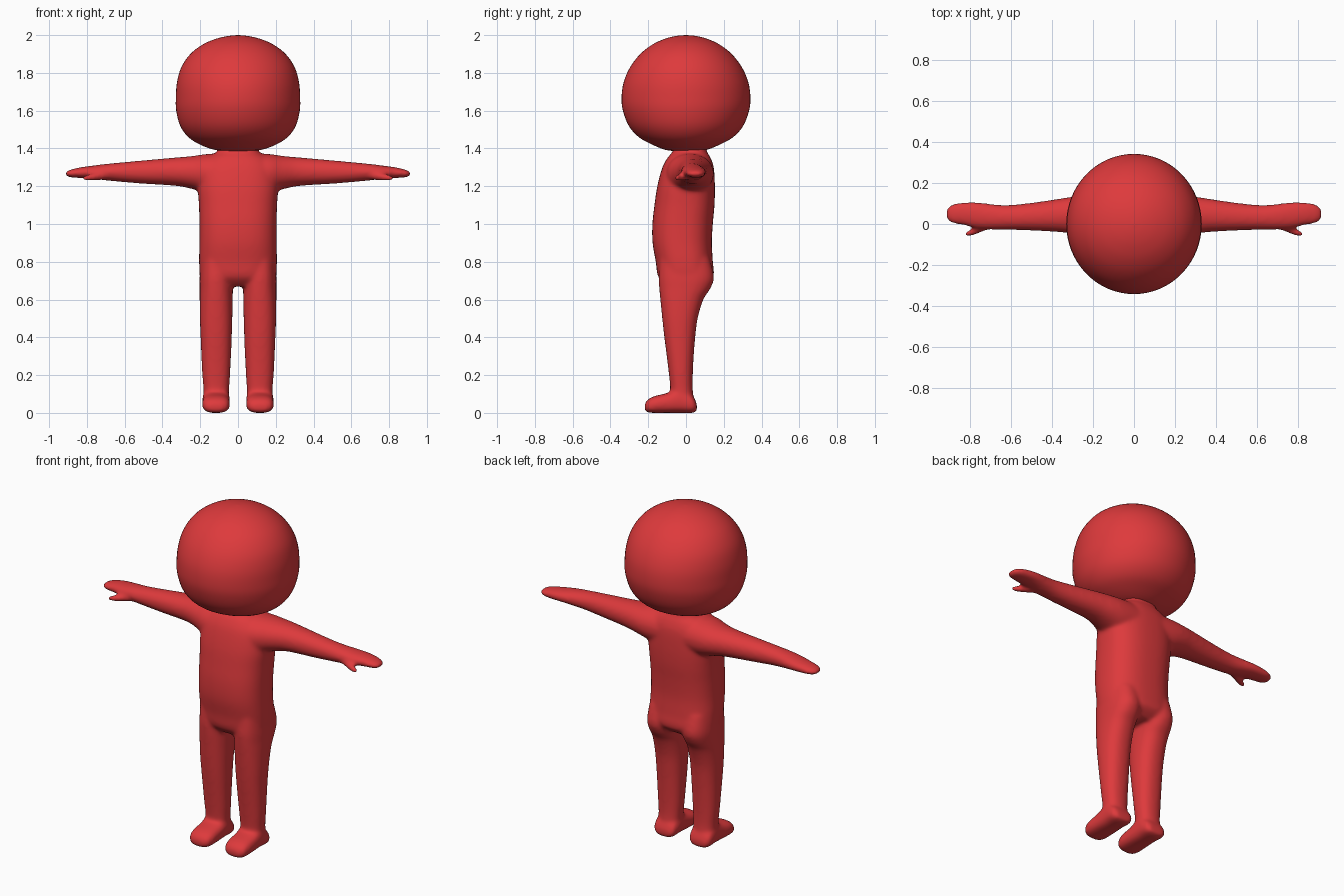
import bpy, bmesh, math

red = bpy.data.materials.new("red")
red.diffuse_color = (0.73, 0.042, 0.045, 1)


def spline(rows, steps):
    """Catmull-Rom interpolation through rows of section values."""
    out = []
    for i in range(len(rows) - 1):
        p = [rows[max(i - 1, 0)], rows[i], rows[i + 1], rows[min(i + 2, len(rows) - 1)]]
        for k in range(steps):
            t = k / steps
            out.append([0.5 * (2 * b + (c - a) * t + (2 * a - 5 * b + 4 * c - d) * t * t
                               + (3 * b - a - 3 * c + d) * t ** 3) for a, b, c, d in zip(*p)])
    return out + [list(rows[-1])]


def loft(bm, rows, axis, power=2.3, side=1, steps=5, n=48):
    """Rounded sections (position, a_low, a_high, b_low, b_high) along an axis."""
    rings = []
    for t, a0, a1, b0, b1 in spline(rows, steps):
        ring = []
        for k in range(n):
            c, s = math.cos(math.tau * k / n), math.sin(math.tau * k / n)
            a = (a0 + a1) / 2 + (a1 - a0) / 2 * math.copysign(abs(c) ** (2 / power), c)
            b = (b0 + b1) / 2 + (b1 - b0) / 2 * math.copysign(abs(s) ** (2 / power), s)
            co = {"x": (t, a, b), "y": (a, t, b), "z": (a, b, t)}[axis]
            ring.append(bm.verts.new((co[0] * side, co[1], co[2])))
        rings.append(ring)
    for r, q in zip(rings, rings[1:]):
        for k in range(n):
            bm.faces.new((r[k], r[(k + 1) % n], q[(k + 1) % n], q[k]))
    bm.faces.new(rings[0])
    bm.faces.new(rings[-1])


def finish(bm, name):
    bmesh.ops.recalc_face_normals(bm, faces=bm.faces)
    for f in bm.faces:
        f.smooth = True
    me = bpy.data.meshes.new(name)
    bm.to_mesh(me)
    bm.free()
    me.materials.append(red)
    ob = bpy.data.objects.new(name, me)
    bpy.context.collection.objects.link(ob)
    return ob


# Torso with neck: z, half width, front, back
torso = [(0.67, 0.15, -0.10, 0.09), (0.72, 0.198, -0.147, 0.145), (0.80, 0.206, -0.16, 0.142),
         (0.90, 0.204, -0.177, 0.137), (1.00, 0.204, -0.178, 0.142), (1.10, 0.207, -0.167, 0.151),
         (1.20, 0.212, -0.152, 0.153), (1.30, 0.20, -0.125, 0.147), (1.355, 0.155, -0.095, 0.128),
         (1.385, 0.11, -0.07, 0.11), (1.45, 0.10, -0.07, 0.10)]
bm = bmesh.new()
loft(bm, [(z, -w, w, f, b) for z, w, f, b in torso], "z", 2.5)

# Leg: z, inner, outer, front, back
leg = [(0.03, 0.052, 0.184, -0.085, 0.045), (0.12, 0.047, 0.183, -0.083, 0.036),
       (0.20, 0.042, 0.189, -0.090, 0.036), (0.30, 0.037, 0.194, -0.102, 0.041),
       (0.40, 0.033, 0.198, -0.115, 0.049), (0.50, 0.030, 0.202, -0.126, 0.062),
       (0.60, 0.028, 0.203, -0.136, 0.092), (0.66, 0.027, 0.203, -0.142, 0.130),
       (0.72, 0.027, 0.203, -0.145, 0.148), (0.82, 0.03, 0.195, -0.14, 0.125)]
# Foot: y, inner, outer, bottom, top
foot = [(-0.219, 0.085, 0.150, 0.015, 0.045), (-0.205, 0.057, 0.177, 0.002, 0.068),
        (-0.17, 0.044, 0.189, 0.0, 0.088), (-0.10, 0.043, 0.189, 0.0, 0.105),
        (-0.03, 0.044, 0.188, 0.0, 0.13), (0.035, 0.048, 0.186, 0.0, 0.09),
        (0.058, 0.07, 0.16, 0.01, 0.045)]
# Arm with mitten hand: x, front, back, bottom, top
arm = [(0.08, -0.11, 0.145, 1.16, 1.375), (0.17, -0.10, 0.147, 1.165, 1.37),
       (0.24, -0.07, 0.143, 1.185, 1.36), (0.33, -0.043, 0.128, 1.202, 1.352),
       (0.50, -0.032, 0.103, 1.213, 1.337), (0.62, -0.028, 0.092, 1.223, 1.326),
       (0.70, -0.027, 0.098, 1.231, 1.318), (0.77, -0.020, 0.107, 1.24, 1.309),
       (0.83, -0.006, 0.106, 1.243, 1.301), (0.88, 0.002, 0.098, 1.246, 1.290),
       (0.905, 0.014, 0.084, 1.252, 1.280), (0.915, 0.035, 0.065, 1.260, 1.272)]
# Thumb: x, front, back, bottom, top
thumb = [(0.68, -0.02, 0.03, 1.24, 1.29), (0.73, -0.035, 0.015, 1.232, 1.278),
         (0.77, -0.052, -0.006, 1.228, 1.268), (0.80, -0.061, -0.027, 1.228, 1.261),
         (0.825, -0.062, -0.042, 1.234, 1.253)]
for s in (1, -1):
    loft(bm, leg, "z", 2.3, s)
    loft(bm, foot, "y", 2.7, s)
    loft(bm, arm, "x", 2.1, s)
    loft(bm, thumb, "x", 2.0, s)

# Fuse the body into one soft skin
body = finish(bm, "body")
m = body.modifiers.new("fuse", "REMESH")
m.mode = "VOXEL"
m.voxel_size = 0.009
m.use_smooth_shade = True
m = body.modifiers.new("soften", "SMOOTH")
m.factor = 0.5
m.iterations = 16

# Head: z, half width, half depth
head = [(1.385, 0.05, 0.05), (1.393, 0.125, 0.11), (1.42, 0.20, 0.178), (1.46, 0.263, 0.25),
        (1.52, 0.306, 0.303), (1.60, 0.327, 0.334), (1.67, 0.329, 0.341), (1.75, 0.323, 0.33),
        (1.83, 0.300, 0.296), (1.90, 0.252, 0.242), (1.95, 0.187, 0.178), (1.98, 0.118, 0.113),
        (1.995, 0.055, 0.055), (2.0, 0.004, 0.004)]
bm = bmesh.new()
loft(bm, [(z, -w, w, -d, d) for z, w, d in head], "z", 2.0, 1, 4, 64)
finish(bm, "head")
